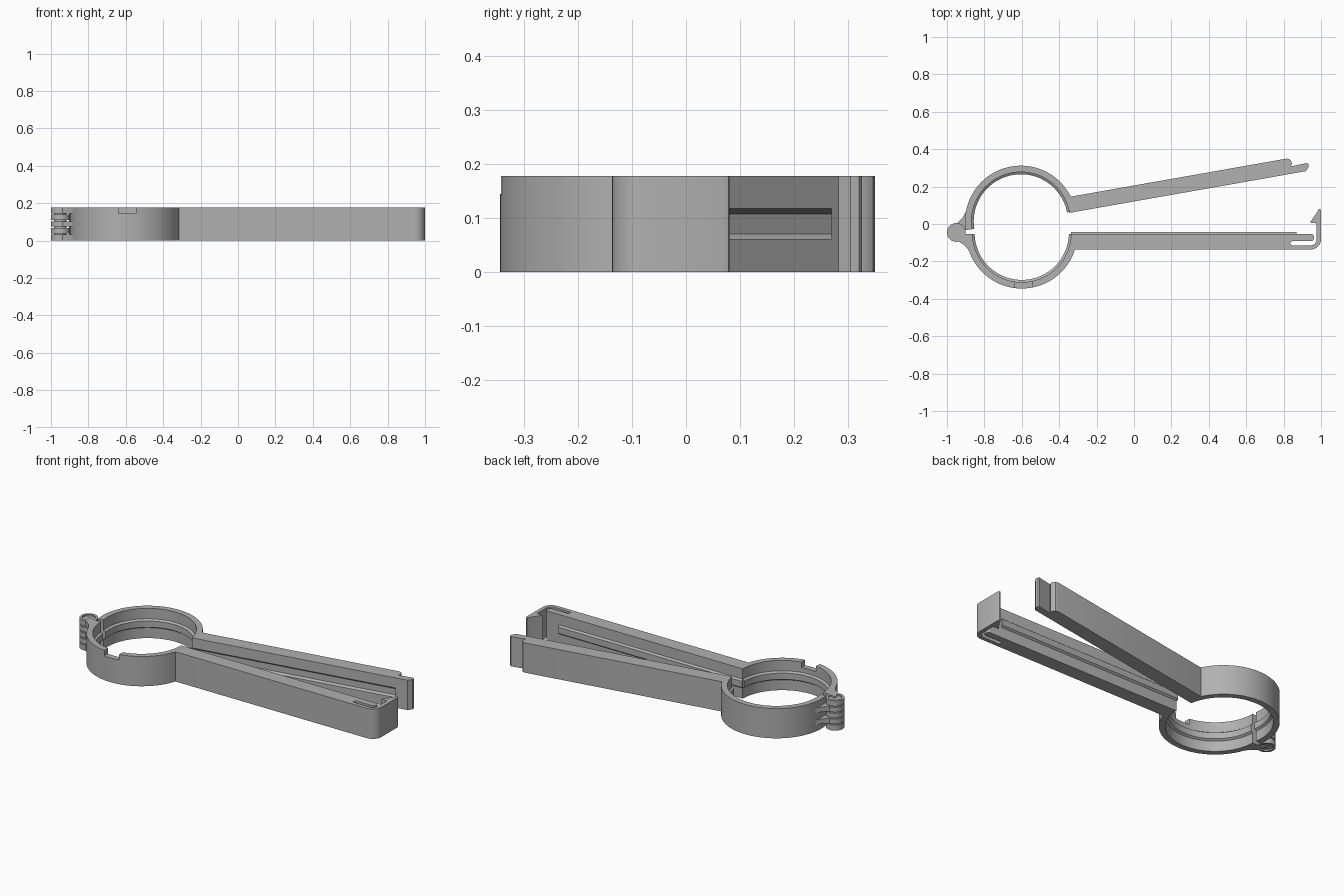
import bpy, bmesh
from math import sin, cos, radians
from mathutils import Matrix, Vector

if "Cube" in bpy.data.objects:
    bpy.data.objects.remove(bpy.data.objects["Cube"])

H = 0.177                    # clamp height
CX, CY = -0.6, -0.047        # ring centre
R_OUT, R_IN, R_RIB = 0.298, 0.264, 0.252
HINGE = Vector((-0.95, -0.045, 0))
RIB_Z = (0.059, 0.07, 0.107, 0.118)

gray = bpy.data.materials.new("plain gray")
gray.use_nodes = True
color = (0.44, 0.44, 0.44, 1)
gray.diffuse_color = color
gray.node_tree.nodes["Principled BSDF"].inputs["Base Color"].default_value = color


def finish(name, bm):
    bmesh.ops.recalc_face_normals(bm, faces=bm.faces)
    mesh = bpy.data.meshes.new(name)
    bm.to_mesh(mesh)
    bm.free()
    mesh.materials.append(gray)
    obj = bpy.data.objects.new(name, mesh)
    bpy.context.collection.objects.link(obj)
    return obj


def arc(x, y, r, a0, a1, n=8):
    angles = [radians(a0 + (a1 - a0) * i / n) for i in range(n + 1)]
    return [(x + r * cos(a), y + r * sin(a)) for a in angles]


def extrude(name, outline, z0=0.0, z1=H):
    bm = bmesh.new()
    face = bm.faces.new([bm.verts.new((x, y, z0)) for x, y in outline])
    top = bmesh.ops.extrude_face_region(bm, geom=[face])["geom"]
    bmesh.ops.translate(bm, vec=(0, 0, z1 - z0),
                        verts=[v for v in top if isinstance(v, bmesh.types.BMVert)])
    return finish(name, bm)


def loft(name, sections):
    bm = bmesh.new()
    rings = [[bm.verts.new(p) for p in s] for s in sections]
    for a, b in zip(rings, rings[1:]):
        for i in range(len(a)):
            j = (i + 1) % len(a)
            bm.faces.new((a[i], a[j], b[j], b[i]))
    bm.faces.new(rings[0])
    bm.faces.new(rings[-1])
    return finish(name, bm)


def activate(obj):
    bpy.ops.object.select_all(action="DESELECT")
    obj.select_set(True)
    bpy.context.view_layer.objects.active = obj


def cut(obj, cutter):
    mod = obj.modifiers.new("cut", "BOOLEAN")
    mod.operation, mod.solver, mod.object = "DIFFERENCE", "EXACT", cutter
    activate(obj)
    bpy.ops.object.modifier_apply(modifier=mod.name)
    bpy.data.objects.remove(cutter)


def ring_rib(name, a0, a1):
    radii = (R_IN + 0.004, R_RIB, R_RIB, R_IN + 0.004)
    sections = []
    for i in range(49):
        a = radians(a0 + (a1 - a0) * i / 48)
        sections.append([(CX + r * cos(a), CY + r * sin(a), z) for r, z in zip(radii, RIB_Z)])
    return loft(name, sections)


def bar(name, x0, x1, y_base, y_top):
    ys = (y_base, y_top, y_top, y_base)
    return loft(name, [[(x, y, z) for y, z in zip(ys, RIB_Z)] for x in (x0, x1)])


def knuckle(name, side, z0, z1):
    # hinge barrel and the wedge that ties it to the ring
    hx, hy = HINGE.x, HINGE.y
    barrel = extrude(name + "_barrel", arc(hx, hy, 0.05, 0, 352.5, 47), z0, z1)
    wedge = [(hx, hy), (-0.938, hy + side * 0.048), (-0.905, hy + side * 0.07),
             (-0.86, hy + side * 0.125), (-0.845, hy + side * 0.1), (-0.882, hy + side * 0.012)]
    return [barrel, extrude(name + "_lug", wedge, z0, z1)]


# front half: half ring, arm, flexible latch hook
front_outline = (
    arc(CX, CY, R_OUT, 181.5, 342.4, 56)
    + arc(0.944, -0.081, 0.056, 270, 360)
    + [(1.0, 0.068), (0.996, 0.079), (0.988, 0.081), (0.977, 0.06), (0.94, 0.008), (0.977, 0.003)]
    + arc(0.945, -0.082, 0.032, 360, 270)
    + arc(0.846, -0.103, 0.011, 270, 90)
    + arc(0.945, -0.075, 0.017, 270, 360, 5)
    + arc(0.948, -0.067, 0.014, 0, 90, 5)
    + arc(CX, CY, R_IN, 358.7, 181.5, 56))
front_half = extrude("front_half", front_outline)
notch = [(-0.64, -0.4), (-0.545, -0.4), (-0.545, -0.25), (-0.64, -0.25)]
cut(front_half, extrude("notch_cutter", notch, 0.144, 0.25))
front_parts = [front_half, ring_rib("front_ring_rib", 181.5, 358.5),
               bar("front_arm_rib", -0.338, 0.87, -0.056, -0.042)]

# back half, modelled closed: half ring, arm with stepped catch, groove
back_outline = (
    arc(CX, CY, R_OUT, 179, 16.4, 56)
    + [(0.858, 0.037), (0.872, 0.031), (0.88, 0.018), (0.881, 0.004), (0.872, -0.008),
       (0.96, -0.005), (0.967, -0.012), (0.966, -0.028), (0.947, -0.047)]
    + arc(CX, CY, R_IN, 0, 179, 56))
back_half = extrude("back_half", back_outline)
cut(back_half, bar("groove_cutter", -0.4, 0.875, -0.048, -0.036))
back_parts = [back_half, ring_rib("back_ring_rib", 1, 179)]

# interleaved hinge knuckles
gap = 0.003
for i in range(5):
    z0 = H * i / 5 + (gap if i else 0)
    z1 = H * (i + 1) / 5 - (gap if i < 4 else 0)
    if i % 2 == 0:
        parts = knuckle(f"front_knuckle_{i}", -1, z0, z1)
        front_parts += parts
    else:
        parts = knuckle(f"back_knuckle_{i}", 1, z0, z1)
        back_parts += parts
    # shallow dimple in the two outer knuckles
    if i in (0, 4):
        z = 0 if i == 0 else H
        circle = arc(HINGE.x, HINGE.y, 0.036, 0, 352.5, 47)
        cut(parts[0], extrude("dimple_cutter", circle, z - 0.008, z + 0.008))
pin = extrude("hinge_pin", arc(HINGE.x, HINGE.y, 0.034, 0, 345, 23), 0.012, H - 0.012)

# swing the back half open about the hinge
swing = Matrix.Translation(HINGE) @ Matrix.Rotation(radians(10), 4, "Z") @ Matrix.Translation(-HINGE)
for obj in back_parts:
    obj.data.transform(swing)

for obj in front_parts + back_parts + [pin]:
    activate(obj)
    bpy.ops.object.shade_smooth_by_angle(angle=radians(28))
